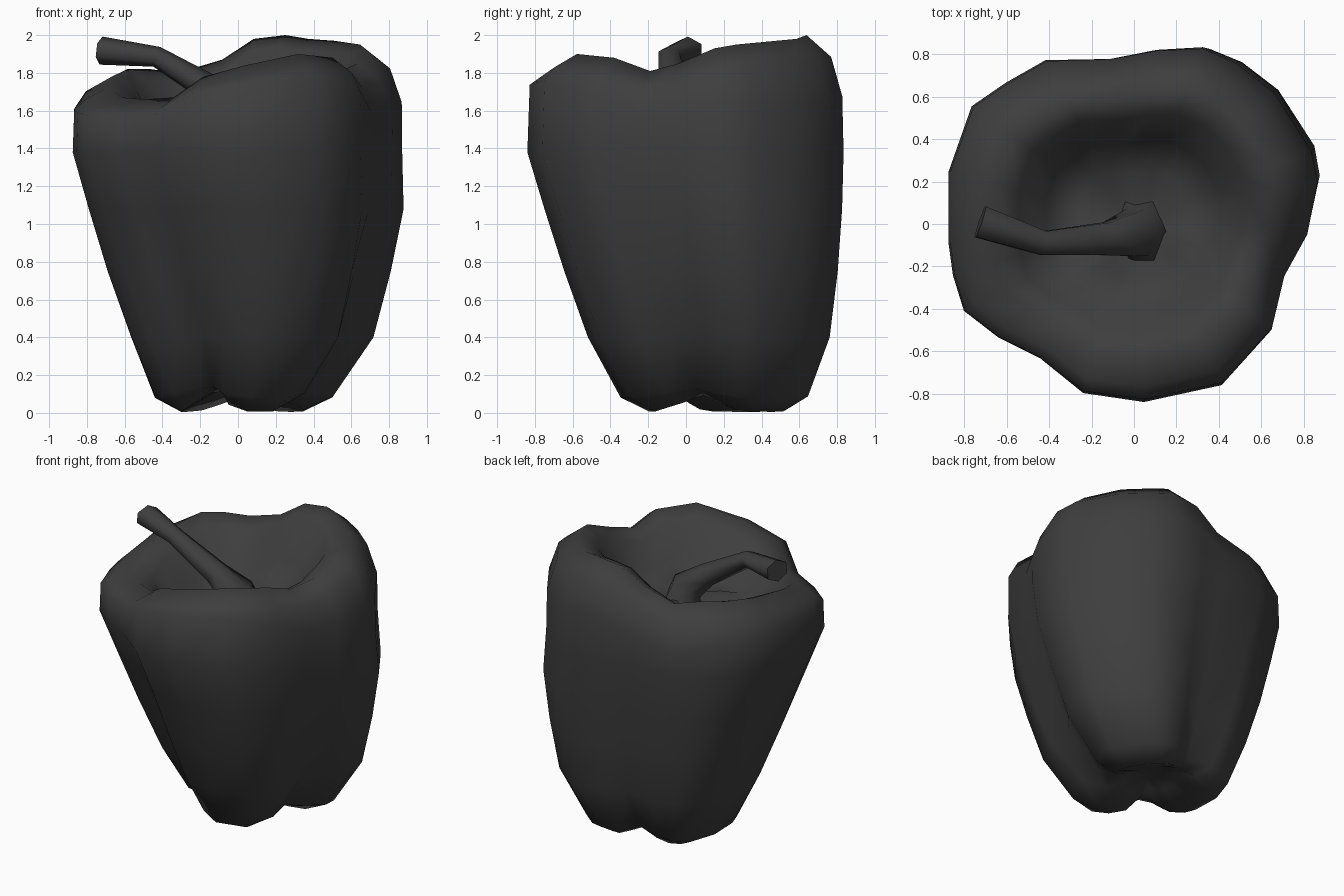
import bpy, bmesh, math
from mathutils import Vector

if "Cube" in bpy.data.objects:
    bpy.data.objects.remove(bpy.data.objects["Cube"])

# Plan outline of the fruit, with rim height at each point: (x, y, rim z)
OUTLINE = [
    (.88, .20, 1.93), (.85, .35, 1.95), (.67, .63, 1.97), (.49, .77, 1.98),
    (.33, .84, 2.0), (.11, .83, 1.98), (-.11, .79, 1.87), (-.42, .78, 1.80),
    (-.61, .67, 1.82), (-.77, .56, 1.82), (-.88, .25, 1.78), (-.88, -.09, 1.73),
    (-.86, -.24, 1.70), (-.81, -.41, 1.67), (-.65, -.54, 1.66), (-.45, -.64, 1.67),
    (-.24, -.80, 1.78), (.05, -.84, 1.84), (.42, -.76, 1.90), (.66, -.50, 1.88),
    (.72, -.25, 1.81), (.83, -.05, 1.85)]
GROOVES = ((-19, 1), (98, .8), (229, 1.3))  # angle, strength

# Body levels: z, x min, x max, y min, y max, groove depth, groove lift
LEVELS = [
    (.10, -.13, .16, -.02, .35, .0, .05),
    (.005, -.30, .36, -.20, .55, .26, .09),
    (.08, -.44, .52, -.35, .665, .24, .05),
    (.40, -.565, .725, -.52, .77, .16, 0),
    (.75, -.69, .815, -.645, .81, .10, 0),
    (1.08, -.79, .88, -.75, .83, .05, 0),
    (1.38, -.875, .87, -.84, .835, .01, 0)]
# Shoulder, rim and basin: plan scale, height against the rim, tilt amount
CROWN = [(.985, -.2, 1), (.915, -.085, .25), (.76, 0, 0), (.62, -.06, 0),
         (.47, -.2, 0), (.30, -.35, 0)]


def bump(x, y, centre, width):
    a = math.degrees(math.atan2(y, x))
    return math.exp(-(((a - centre + 180) % 360 - 180) / width) ** 2)


def groove(x, y, width=20):
    return sum(s * bump(x, y, g, width) for g, s in GROOVES)


mat = bpy.data.materials.new("dark_grey")
mat.diffuse_color = (.048, .048, .048, 1)
mat.use_nodes = True
mat.node_tree.nodes["Principled BSDF"].inputs["Base Color"].default_value = mat.diffuse_color


def loft(name, rings, start=None, end=None):
    bm = bmesh.new()
    rows = [[bm.verts.new(p) for p in r] for r in rings]
    n = len(rows[0])
    for a, b in zip(rows, rows[1:]):
        for i in range(n):
            j = (i + 1) % n
            bm.faces.new((a[i], a[j], b[j], b[i]))
    for row, tip in ((rows[0], start), (rows[-1], end)):
        if tip is None:
            bm.faces.new(row)
        else:
            t = bm.verts.new(tip)
            for i in range(n):
                bm.faces.new((row[i], row[(i + 1) % n], t))
    bmesh.ops.recalc_face_normals(bm, faces=bm.faces)
    me = bpy.data.meshes.new(name)
    bm.to_mesh(me)
    bm.free()
    me.materials.append(mat)
    ob = bpy.data.objects.new(name, me)
    bpy.context.collection.objects.link(ob)
    bpy.context.view_layer.objects.active = ob
    ob.select_set(True)
    bpy.ops.object.shade_smooth_by_angle(angle=math.radians(70))
    ob.select_set(False)


# Lobed fruit body with sunken top
rings = []
for z, x0, x1, y0, y1, depth, lift in LEVELS:
    ring = []
    for x, y, _ in OUTLINE:
        g = groove(x, y, 23 if z < .3 else 20)
        k = 1 - depth * g
        ring.append(((x0 + x1) / 2 + x / .88 * (x1 - x0) / 2 * k,
                     (y0 + y1) / 2 + y / .84 * (y1 - y0) / 2 * k, z + lift * g))
    rings.append(ring)
for s, dz, tilt in CROWN:
    # Basin floor: ridges below the grooves, a deeper pit at the back left
    mix = min(1, max(0, (.62 - s) / .32))
    rings.append([(x * s, y * s,
                   (z + dz - tilt * (.07 * x + .12 * y)) * (1 - mix)
                   + (1.5 + .05 * groove(x, y) + .04 * x - .1 * bump(x, y, 150, 35)) * mix)
                  for x, y, z in OUTLINE])
loft("pepper_body", rings, start=(.02, .15, .16), end=(.03, -.03, 1.55))

# Bent stem with flared base and tip
PATH = [((.03, -.03, 1.47), .18), ((.02, -.04, 1.59), .13), ((-.12, -.07, 1.70), .09),
        ((-.43, -.09, 1.885), .065), ((-.725, .01, 1.918), .088)]
pts = [Vector(p) for p, _ in PATH]
rings = []
for i, (p, r) in enumerate(PATH):
    d = (pts[min(i + 1, len(pts) - 1)] - pts[max(i - 1, 0)]).normalized()
    if i == 0:
        d = Vector((-.1, 0, 1)).normalized()
    side = Vector((0, 1, 0))
    side = (side - d * side.dot(d)).normalized()
    up = d.cross(side)
    rings.append([pts[i] + r * (math.cos(a) * side + .85 * math.sin(a) * up)
                  for a in (math.tau * k / 6 + math.pi / 6 for k in range(6))])
loft("stem", rings)
